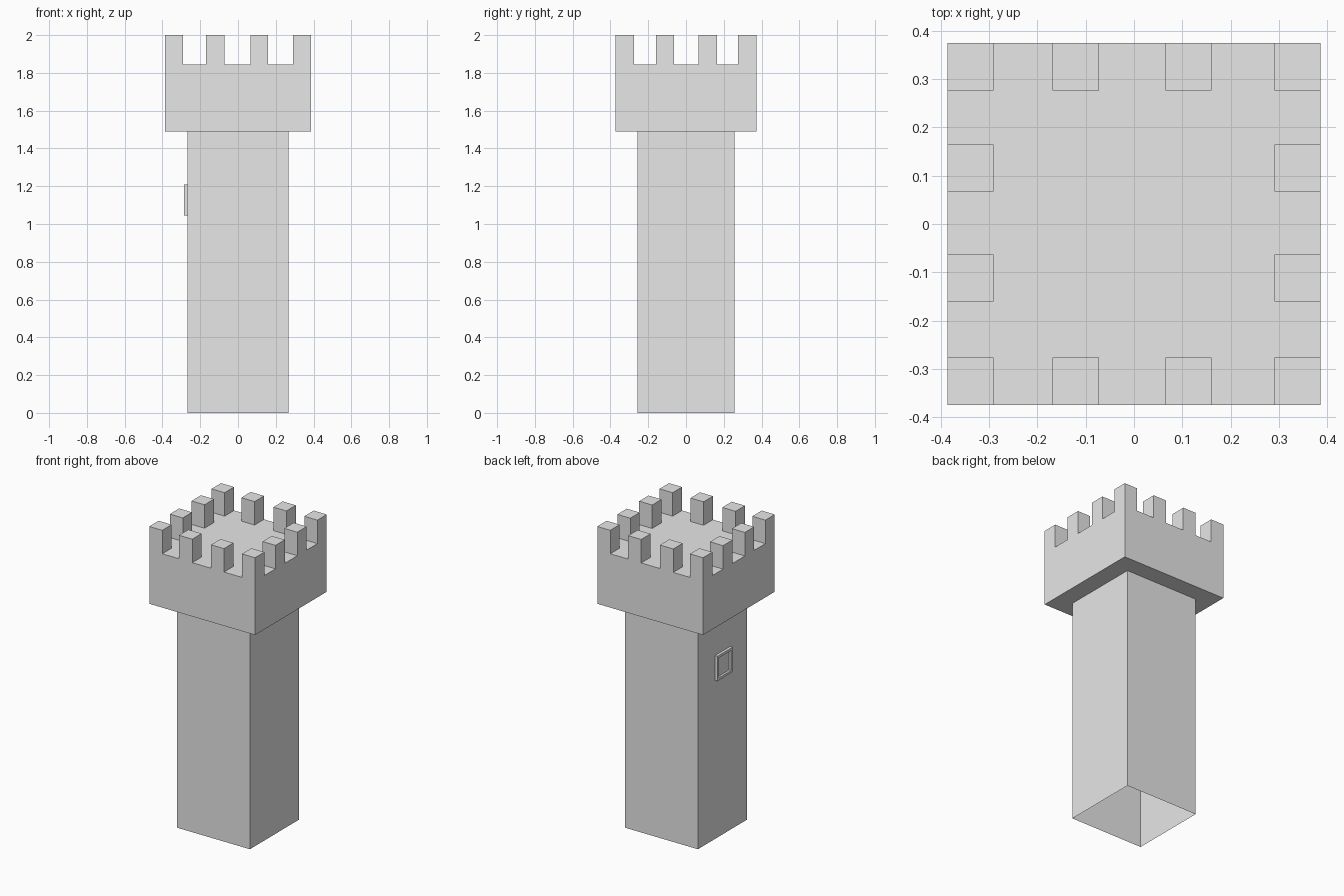
import bpy
import bmesh
from mathutils import Vector

cube = bpy.data.objects.get("Cube")
if cube:
    bpy.data.objects.remove(cube, do_unlink=True)

# Single stone colour
stone = bpy.data.materials.new("stone grey")
stone.use_nodes = True
grey = (0.8, 0.8, 0.8, 1.0)
stone.diffuse_color = grey
stone.node_tree.nodes["Principled BSDF"].inputs["Base Color"].default_value = grey

CROWN_BOTTOM, CROWN_TOP, TOP = 1.49, 1.845, 2.0
SHAFT_X, SHAFT_Y = 0.267, 0.257


def finish(name, bm):
    mesh = bpy.data.meshes.new(name)
    bm.normal_update()
    bm.to_mesh(mesh)
    bm.free()
    mesh.materials.append(stone)
    obj = bpy.data.objects.new(name, mesh)
    bpy.context.collection.objects.link(obj)
    return obj


def box(low, high):
    bm = bmesh.new()
    bmesh.ops.create_cube(bm, size=1)
    low, high = Vector(low), Vector(high)
    bmesh.ops.scale(bm, vec=high - low, verts=bm.verts)
    bmesh.ops.translate(bm, vec=(low + high) / 2, verts=bm.verts)
    bm.normal_update()
    return bm


def face_towards(bm, direction):
    return max(bm.faces, key=lambda f: f.normal.dot(Vector(direction)))


# Shaft: a hollow thin shell, open at the bottom and under the crown
bm = box((-SHAFT_X, -SHAFT_Y, 0), (SHAFT_X, SHAFT_Y, CROWN_BOTTOM))
ends = [face_towards(bm, (0, 0, s)) for s in (-1, 1)]
bmesh.ops.delete(bm, geom=ends, context="FACES_ONLY")
finish("tower_shaft", bm)

# Crown: a gridded roof whose alternate border cells rise as battlements
cuts_x = (-0.386, -0.291, -0.169, -0.072, 0.065, 0.16, 0.291, 0.386)
cuts_y = (-0.374, -0.276, -0.16, -0.063, 0.067, 0.165, 0.276, 0.374)
bm = bmesh.new()
grid = [[bm.verts.new((x, y, CROWN_TOP)) for y in cuts_y] for x in cuts_x]
last = len(cuts_x) - 2
battlements = []
for i in range(last + 1):
    for j in range(last + 1):
        face = bm.faces.new((grid[i][j], grid[i + 1][j],
                             grid[i + 1][j + 1], grid[i][j + 1]))
        on_border = i in (0, last) or j in (0, last)
        if on_border and i % 2 == 0 and j % 2 == 0:
            battlements.append(face)

# Crown walls and underside
rim = [e for e in bm.edges if e.is_boundary]
walls = bmesh.ops.extrude_edge_only(bm, edges=rim)["geom"]
lower = [v for v in walls if isinstance(v, bmesh.types.BMVert)]
bmesh.ops.translate(bm, vec=(0, 0, CROWN_BOTTOM - CROWN_TOP), verts=lower)
bmesh.ops.holes_fill(bm, edges=[e for e in bm.edges if e.is_boundary], sides=0)

# Raise the battlements, then merge the coplanar faces
raised = bmesh.ops.extrude_discrete_faces(bm, faces=battlements)["faces"]
bmesh.ops.translate(bm, vec=(0, 0, TOP - CROWN_TOP),
                    verts=list({v for f in raised for v in f.verts}))
bmesh.ops.recalc_face_normals(bm, faces=bm.faces)
bmesh.ops.dissolve_limit(bm, angle_limit=0.01, verts=bm.verts, edges=bm.edges)
finish("battlement_crown", bm)

# Small framed window on the right wall
bm = box((-0.285, -0.079, 1.046), (-SHAFT_X, 0.079, 1.21))
pane = face_towards(bm, (-1, 0, 0))
bmesh.ops.inset_region(bm, faces=[pane], thickness=0.023)
recess = bmesh.ops.extrude_discrete_faces(bm, faces=[pane])["faces"]
bmesh.ops.translate(bm, vec=(0.014, 0, 0), verts=recess[0].verts)
bmesh.ops.recalc_face_normals(bm, faces=bm.faces)
finish("window_frame", bm)
